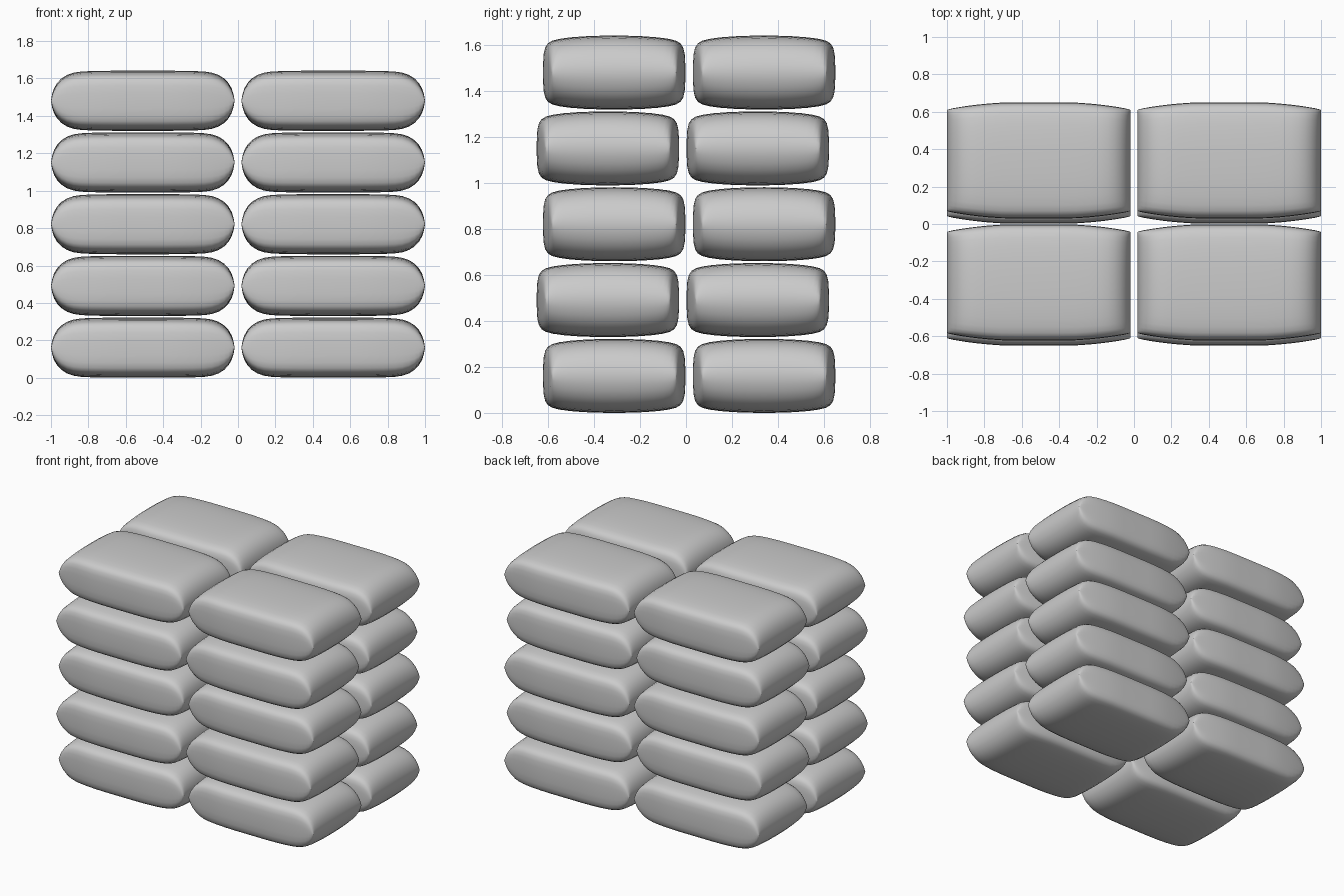
import bpy, bmesh, math

if "Cube" in bpy.data.objects:
    bpy.data.objects.remove(bpy.data.objects["Cube"])

# Half-length stations: x, half height, half width
STATIONS = [(0.0, .161, .310), (.12, .161, .310), (.20, .160, .309), (.27, .159, .304),
            (.33, .156, .298), (.37, .150, .293), (.405, .138, .288), (.435, .119, .283),
            (.458, .095, .279), (.475, .066, .275), (.485, .035, .272), (.491, 0.0, .270)]
# Quarter cross-section: fractions of half width and half height, seam to crown
QUARTER = [(1, 0), (.998, .25), (.99, .5), (.968, .68), (.93, .79), (.87, .86),
           (.77, .91), (.62, .95), (.42, .98), (.21, .995), (0, 1)]

# Full ring from the mirrored quarter
half = QUARTER + [(-y, z) for y, z in QUARTER[-2::-1]]
RING = half + [(y, -z) for y, z in half[-2:0:-1]]
STEPS = [(-x, h, w) for x, h, w in STATIONS[:0:-1]] + STATIONS


def make_bag_mesh():
    bm = bmesh.new()
    rings = [[bm.verts.new((x, y * w, z * h)) for y, z in RING] for x, h, w in STEPS]
    n = len(RING)
    for a, b in zip(rings, rings[1:]):
        for i in range(n):
            j = (i + 1) % n
            bm.faces.new((a[i], b[i], b[j], a[j]))
    # Close the flat end seams
    bmesh.ops.remove_doubles(bm, verts=bm.verts, dist=0.0005)
    bmesh.ops.recalc_face_normals(bm, faces=bm.faces)
    for f in bm.faces:
        f.smooth = True
    for e in bm.edges:
        if len(e.link_faces) == 2 and e.calc_face_angle() > math.radians(50):
            e.smooth = False
    mesh = bpy.data.meshes.new("sandbag")
    bm.to_mesh(mesh)
    bm.free()
    return mesh


# Five layers of four bags, alternate layers shifted front to back
bag = make_bag_mesh()
for layer in range(5):
    rows = (-.3125, .340) if layer % 2 == 0 else (-.340, .3125)
    for r, y in enumerate(rows):
        for c, x in enumerate((-.509, .509)):
            ob = bpy.data.objects.new(f"sandbag_layer{layer + 1}_{r * 2 + c + 1}", bag)
            ob.location = (x, y, .161 + .33 * layer)
            bpy.context.collection.objects.link(ob)
